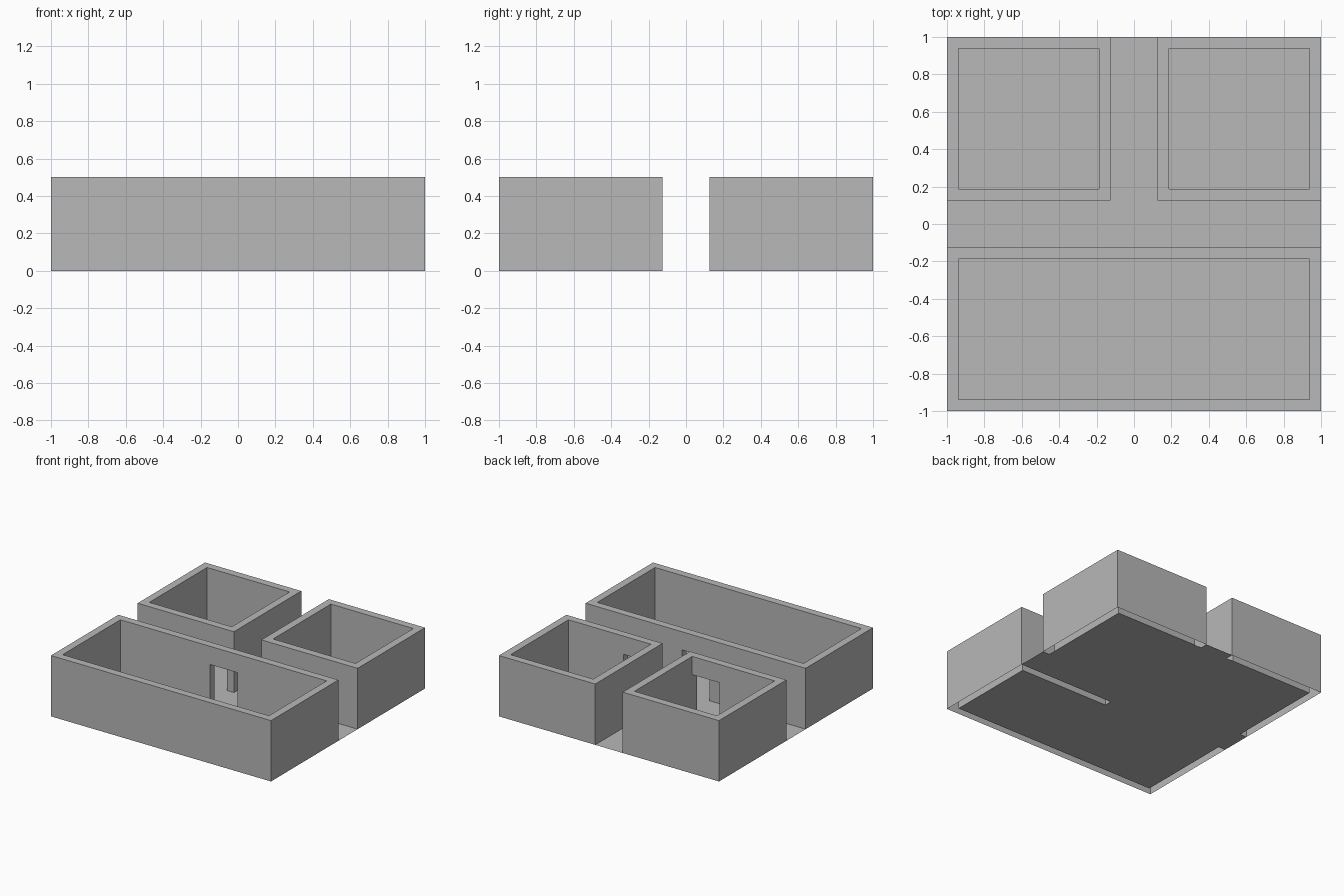
import bpy
import bmesh

HEIGHT, DOOR_H = 0.5, 0.35
THICK = 0.0625            # wall thickness
HALF = 0.125              # half width of the corridor
INNER = 1 - THICK
GREY = (0.48, 0.48, 0.48, 1)

cube = bpy.data.objects.get("Cube")
if cube:
    bpy.data.objects.remove(cube, do_unlink=True)

stone = bpy.data.materials.new("plain grey")
stone.use_nodes = True
stone.diffuse_color = GREY
stone.node_tree.nodes["Principled BSDF"].inputs["Base Color"].default_value = GREY


def face(bm, *points):
    bm.faces.new([bm.verts.new(p) for p in points])


def sheet(bm, a, b, z0=0, z1=HEIGHT):
    """Upright panel from a to b, facing to the right of that direction."""
    face(bm, (*a, z0), (*b, z0), (*b, z1), (*a, z1))


def rectangle(x0, x1, y0, y1):
    return [(x0, y0), (x1, y0), (x1, y1), (x0, y1)]


def finish(name, bm):
    bmesh.ops.remove_doubles(bm, verts=bm.verts, dist=0.0001)
    mesh = bpy.data.meshes.new(name)
    bm.to_mesh(mesh)
    bm.free()
    mesh.materials.append(stone)
    bpy.context.collection.objects.link(bpy.data.objects.new(name, mesh))


def wall_run(bm, a, b, door):
    """One side of a room, with an optional doorway along x."""
    if not door:
        sheet(bm, a, b)
        return
    stops = sorted(door, reverse=a[0] > b[0])
    d, e = [(x, a[1]) for x in stops]
    sheet(bm, d, e, DOOR_H)
    for p, q in ((a, d), (e, b)):
        if abs(p[0] - q[0]) > 0.001:
            sheet(bm, p, q)


def room(name, x0, x1, y0, y1, door, door_side):
    bm = bmesh.new()
    t = THICK
    outer = rectangle(x0, x1, y0, y1)
    inner = rectangle(x0 + t, x1 - t, y0 + t, y1 - t)
    for i in range(4):
        j = (i + 1) % 4
        gap = door if i == door_side else None
        wall_run(bm, outer[i], outer[j], gap)
        wall_run(bm, inner[j], inner[i], gap)
        # Flat wall top
        face(bm, *[(*p, HEIGHT) for p in (outer[i], outer[j], inner[j], inner[i])])
    # Doorway jambs and lintel
    low, high = sorted((outer[door_side][1], inner[door_side][1]))
    left, right = door
    sheet(bm, (left, low), (left, high), 0, DOOR_H)
    sheet(bm, (right, high), (right, low), 0, DOOR_H)
    face(bm, *[(*p, DOOR_H) for p in reversed(rectangle(left, right, low, high))])
    finish(name, bm)


# Long front room, its doorway facing the corridor
room("front_room", -1, 1, -1, -HALF, (-HALF, HALF), 2)

# Two square back rooms, each with a doorway beside its inner corner
near, far = HALF + THICK, 3 * HALF + THICK
room("back_left_room", HALF, 1, HALF, 1, (near, far), 0)
room("back_right_room", -1, -HALF, HALF, 1, (-far, -near), 0)

# Thin floor through the rooms, doorways and corridors
floor = bmesh.new()
for area in (
    (-INNER, INNER, -INNER, -near),
    (-INNER, HALF, -near, -HALF),
    (-1, 1, -HALF, HALF),
    (-INNER, INNER, HALF, INNER),
    (-HALF, HALF, INNER, 1),
):
    face(floor, *[(*p, 0) for p in rectangle(*area)])
finish("floor", floor)
